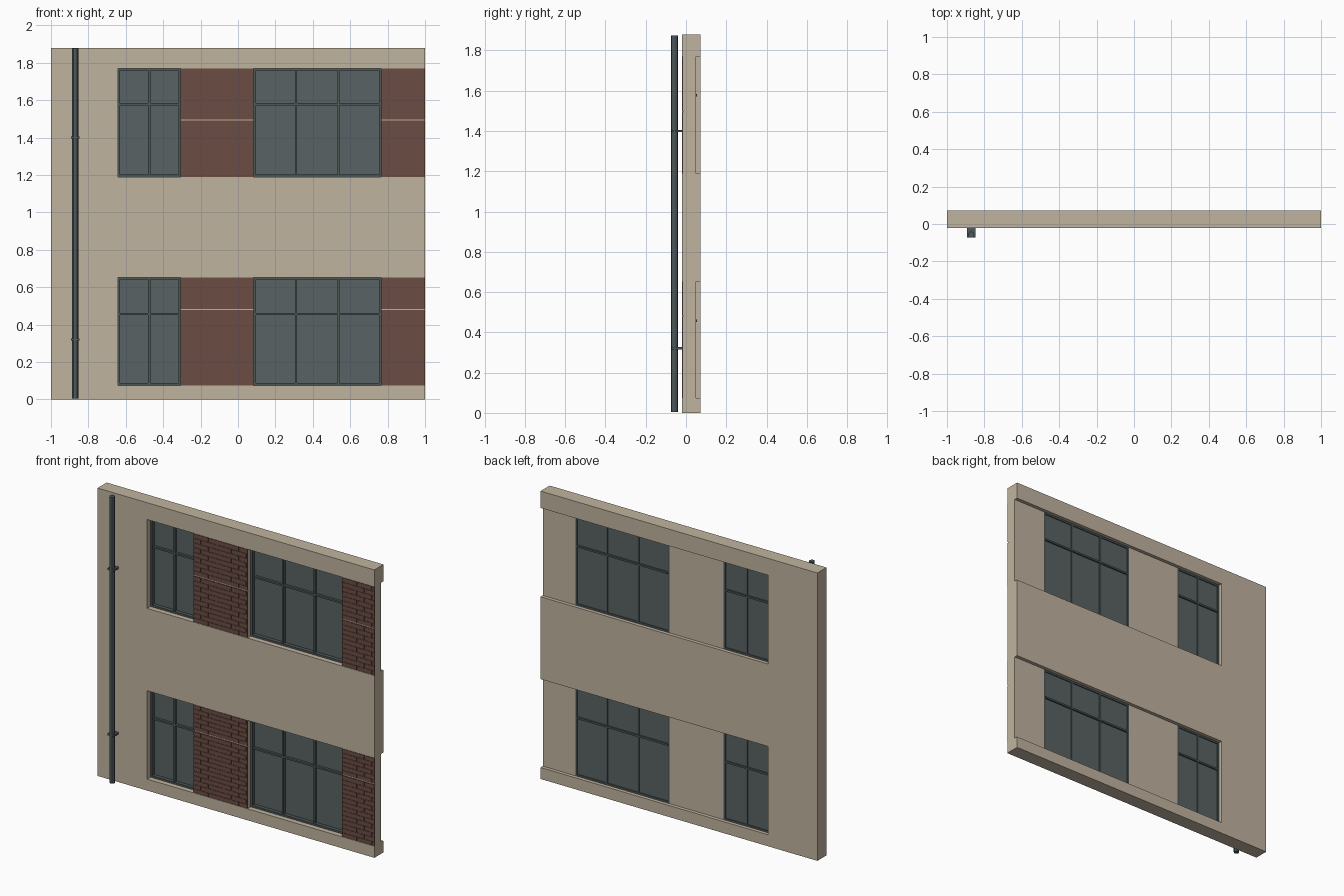
import bpy

cube = bpy.data.objects.get("Cube")
if cube:
    bpy.data.objects.remove(cube, do_unlink=True)


def material(name, rgb):
    m = bpy.data.materials.new(name)
    m.use_nodes = True
    m.diffuse_color = (*rgb, 1)
    m.node_tree.nodes["Principled BSDF"].inputs["Base Color"].default_value = (*rgb, 1)
    return m


PLASTER = material("beige plaster", (0.53, 0.455, 0.35))
BRICK = material("red brown brick", (0.145, 0.075, 0.06))
GLASS = material("grey glass", (0.10, 0.122, 0.125))
FRAME = material("dark grey frame", (0.075, 0.095, 0.096))
PIPE = material("slate pipe", (0.075, 0.098, 0.105))


def boxes(name, spans, mat):
    """One mesh made of boxes, each given as (x0, x1, y0, y1, z0, z1)."""
    verts, faces = [], []
    for x0, x1, y0, y1, z0, z1 in spans:
        n = len(verts)
        verts += [(x, y, z) for z in (z0, z1) for x, y in
                  ((x0, y0), (x1, y0), (x1, y1), (x0, y1))]
        faces += [(n + 3, n + 2, n + 1, n), (n + 4, n + 5, n + 6, n + 7)]
        for i in range(4):
            j = (i + 1) % 4
            faces.append((n + i, n + j, n + 4 + j, n + 4 + i))
    me = bpy.data.meshes.new(name)
    me.from_pydata(verts, [], faces)
    me.materials.append(mat)
    ob = bpy.data.objects.new(name, me)
    bpy.context.collection.objects.link(ob)
    return ob


def cut(target, span):
    cutter = boxes("cutter", [span], PLASTER)
    cutter.hide_render = True
    mod = target.modifiers.new("cut", "BOOLEAN")
    mod.operation, mod.solver, mod.object = "DIFFERENCE", "EXACT", cutter
    bpy.context.view_layer.objects.active = target
    bpy.ops.object.modifier_apply(modifier=mod.name)
    bpy.data.objects.remove(cutter, do_unlink=True)


FRONT, BACK, TOP = -0.021, 0.073, 1.88
INNER = 0.05          # back of the window strips
BED = -0.016          # plaster behind the bricks
LEFT = -0.642         # where the strips begin
FLOORS = {"lower": (0.075, 0.652, 0.457, 0.48),
          "upper": (1.19, 1.77, 1.578, 1.495)}   # bottom, top, transom, brick seam
WINDOWS = {"narrow": (LEFT, -0.307, 2), "wide": (0.083, 0.765, 3)}
PIERS = {"middle": (-0.307, 0.083), "end": (0.765, 1.0)}

# Plaster wall with recessed strips and window openings
wall = boxes("wall", [(-1, 1, FRONT, BACK, 0, TOP)], PLASTER)
for z0, z1, _, _ in FLOORS.values():
    cut(wall, (LEFT, 1.1, INNER, 0.2, z0, z1))
    for x0, x1 in PIERS.values():
        cut(wall, (x0, x1 if x1 < 1 else 1.1, -0.2, BED, z0, z1))
    for x0, x1, _ in WINDOWS.values():
        cut(wall, (x0, x1, -0.2, 0.2, z0, z1))


def window(name, x0, x1, panes, z0, z1, transom):
    y0, y1, w = 0.012, INNER, 0.012
    bars = [(x0, x0 + w, y0, y1, z0, z1), (x1 - w, x1, y0, y1, z0, z1),
            (x0 + w, x1 - w, y0, y1, z0, z0 + w),
            (x0 + w, x1 - w, y0, y1, z1 - w, z1)]
    step = (x1 - x0) / panes
    for i in range(1, panes):
        x = x0 + i * step
        bars.append((x - w / 2, x + w / 2, y0 + 0.006, y1, z0 + w, z1 - w))
    bars.append((x0 + w, x1 - w, y0 + 0.008, y1 + 0.004,
                 transom - w / 2, transom + w / 2))
    boxes(name + "_frame", bars, FRAME)
    boxes(name + "_glass", [(x0 + w, x1 - w, 0.036, 0.044, z0 + w, z1 - w)], GLASS)


def brick_panel(name, x0, x1, z0, z1, seam):
    """Running bond on a thin backing, split by one narrow seam."""
    gap, length, half_seam = 0.004, 0.11, 0.003
    spans = []
    for low, high in ((z0, seam - half_seam), (seam + half_seam, z1)):
        spans.append((x0, x1, BED, BED - 0.002, low, high))
        rows = round((high - low) / 0.029)
        h = (high - low) / rows
        for r in range(rows):
            x = x0 - (length / 2 if r % 2 else 0)
            while x < x1 - gap:
                a, b = max(x, x0), min(x + length - gap, x1)
                if b - a > gap:
                    spans.append((a, b, FRONT, BED - 0.002,
                                  low + r * h + gap / 2, low + (r + 1) * h - gap / 2))
                x += length
    # order depth so every box faces outwards
    spans = [(a, b, min(c, d), max(c, d), e, f) for a, b, c, d, e, f in spans]
    boxes(name, spans, BRICK)


# Windows and brick panels on both floors
for floor, (z0, z1, transom, seam) in FLOORS.items():
    for kind, (x0, x1, panes) in WINDOWS.items():
        window(f"{floor}_{kind}_window", x0, x1, panes, z0, z1, transom)
    for kind, (x0, x1) in PIERS.items():
        brick_panel(f"{floor}_{kind}_bricks", x0, x1, z0, z1, seam)

# Drainpipe with wall brackets
PX, PY, R = -0.87, -0.057, 0.0165
bpy.ops.mesh.primitive_cylinder_add(vertices=12, radius=R, depth=1.87,
                                    location=(PX, PY, 0.94))
pipe = bpy.context.object
pipe.name = "drainpipe"
pipe.data.materials.append(PIPE)
bpy.ops.object.shade_smooth_by_angle()
boxes("pipe_brackets", [(PX - 0.023, PX + 0.023, -0.073, FRONT, z - 0.006, z + 0.006)
                        for z in (0.32, 1.4)], PIPE)
